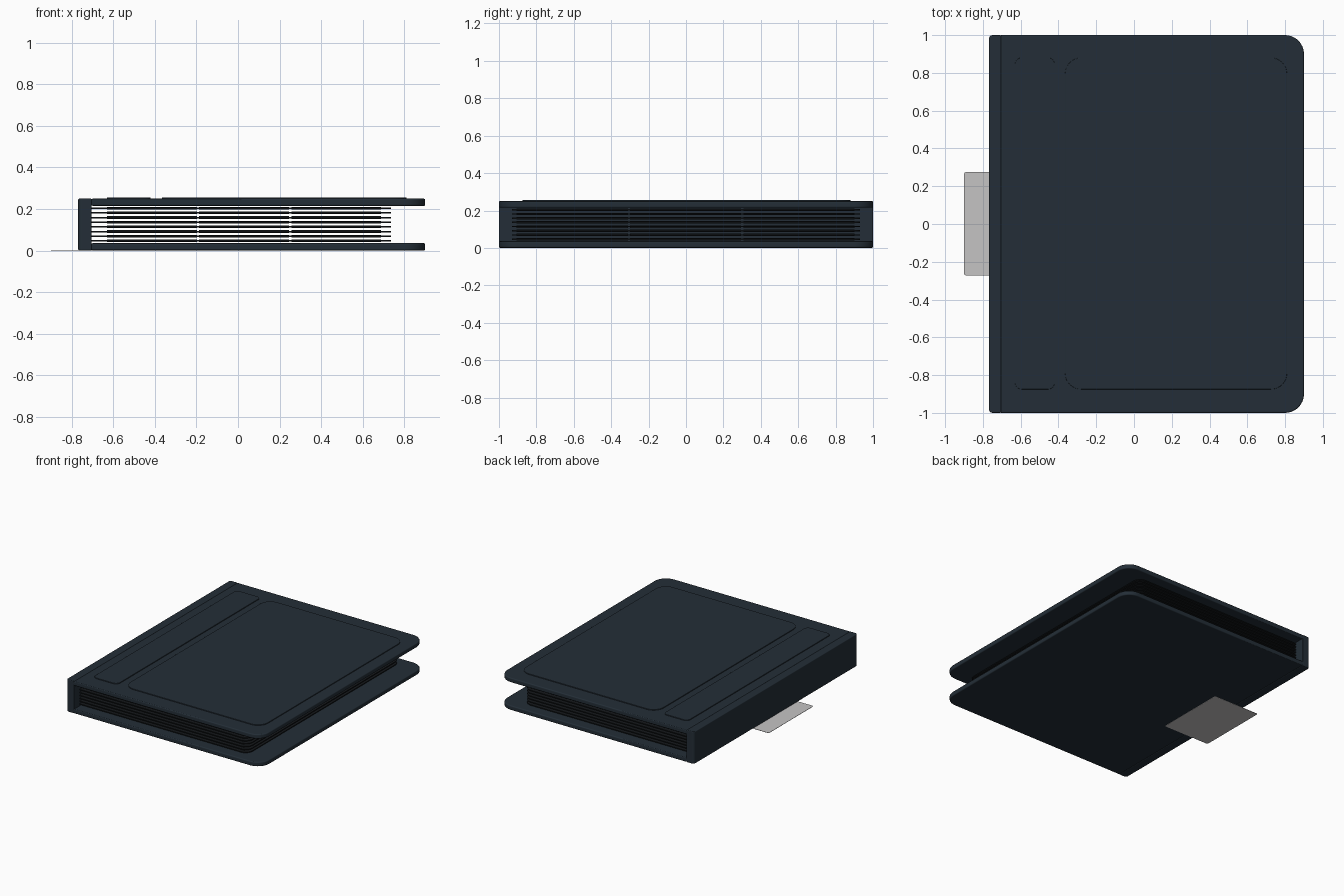
import bpy
import bmesh
from math import cos, sin, pi, radians

if "Cube" in bpy.data.objects:
    bpy.data.objects.remove(bpy.data.objects["Cube"], do_unlink=True)


def material(name, rgb):
    mat = bpy.data.materials.new(name)
    mat.use_nodes = True
    colour = (*rgb, 1.0)
    mat.diffuse_color = colour
    bsdf = mat.node_tree.nodes["Principled BSDF"]
    bsdf.inputs["Base Color"].default_value = colour
    bsdf.inputs["Roughness"].default_value = 0.7
    return mat


COVER = material("dark slate cover", (0.017, 0.027, 0.038))
PAGE = material("near black page", (0.008, 0.010, 0.012))
LABEL = material("pale grey tab", (0.56, 0.55, 0.55))


def outline(x0, x1, y0, y1, left, right, steps=8):
    """Rounded rectangle with separate radii for its left and right corners."""
    corners = [(x1, y1, -1, -1, right, 0), (x0, y1, 1, -1, left, 1),
               (x0, y0, 1, 1, left, 2), (x1, y0, -1, 1, right, 3)]
    points = []
    for x, y, sx, sy, r, quarter in corners:
        if r == 0:
            points.append((x, y))
            continue
        for i in range(steps + 1):
            a = (quarter + i / steps) * pi / 2
            points.append((x + sx * r + r * cos(a), y + sy * r + r * sin(a)))
    return points


def slab(name, x, y, z, mat, left=0.0, right=0.0, bevel=0.0):
    """Flat board with rounded corners and softened rims."""
    bm = bmesh.new()
    base = bm.faces.new([bm.verts.new((px, py, z[0]))
                         for px, py in outline(*x, *y, left, right)])
    top = bmesh.ops.extrude_face_region(bm, geom=[base], use_keep_orig=True)
    moved = [v for v in top["geom"] if isinstance(v, bmesh.types.BMVert)]
    bmesh.ops.translate(bm, verts=moved, vec=(0, 0, z[1] - z[0]))
    bmesh.ops.recalc_face_normals(bm, faces=bm.faces)
    if bevel:
        rims = [e for e in bm.edges
                if abs(e.verts[0].co.z - e.verts[1].co.z) < 1e-6]
        bmesh.ops.bevel(bm, geom=rims, offset=bevel, segments=4, profile=0.5,
                        affect='EDGES', clamp_overlap=True)
    bmesh.ops.recalc_face_normals(bm, faces=bm.faces)
    mesh = bpy.data.meshes.new(name)
    bm.to_mesh(mesh)
    bm.free()
    mesh.materials.append(mat)
    mesh.shade_smooth()
    mesh.set_sharp_from_angle(angle=radians(35))
    obj = bpy.data.objects.new(name, mesh)
    bpy.context.collection.objects.link(obj)
    weighted = obj.modifiers.new("even shading", 'WEIGHTED_NORMAL')
    weighted.keep_sharp = True
    return obj


# Covers and spine
FULL = (-1.0, 1.0)
slab("bottom_cover", (-0.705, 0.9), FULL, (0.001, 0.036), COVER, right=0.1, bevel=0.008)
slab("top_cover", (-0.705, 0.9), FULL, (0.215, 0.25), COVER, right=0.1, bevel=0.008)
slab("spine", (-0.768, -0.703), FULL, (0.001, 0.25), COVER, left=0.02, right=0.006, bevel=0.016)

# Raised panels on the top cover
PANEL_Y = (-0.875, 0.88)
slab("narrow_panel", (-0.63, -0.42), PANEL_Y, (0.245, 0.256), COVER, 0.035, 0.035, 0.002)
slab("wide_panel", (-0.365, 0.81), PANEL_Y, (0.245, 0.256), COVER, 0.085, 0.085, 0.002)

# Pages, each with a three by three grid of pockets on both sides
PAGES, COLUMNS, ROWS = 8, 3, 3
for p in range(PAGES):
    z = 0.047 + p * 0.0224
    slab(f"page_{p + 1}", (-0.71, 0.735), (-0.93, 0.93),
         (z - 0.0035, z + 0.0035), PAGE, right=0.06)
    for c in range(COLUMNS):
        for r in range(ROWS):
            x, y = -0.63 + c * 0.443, -0.905 + r * 0.606
            slab(f"pocket_{p + 1}_{c + 1}_{r + 1}", (x, x + 0.432), (y, y + 0.594),
                 (z - 0.0065, z + 0.0065), PAGE)

# Flat tab lying under the spine
slab("tab", (-0.9, -0.51), (-0.272, 0.275), (0.0, 0.002), LABEL, 0.012, 0.012)
